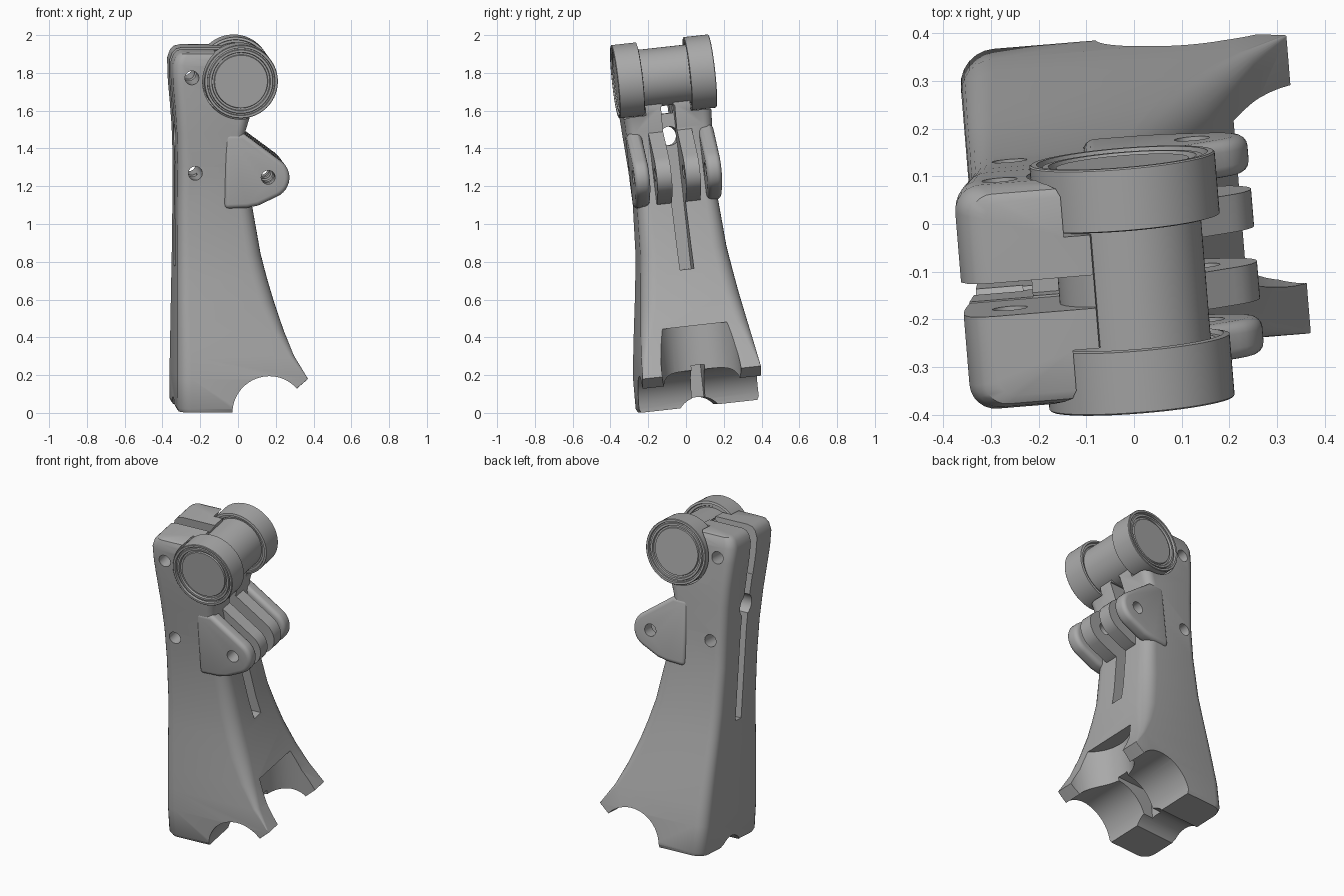
import bpy, bmesh, math
from mathutils import Matrix, Vector

if "Cube" in bpy.data.objects:
    bpy.data.objects.remove(bpy.data.objects["Cube"])

grey = bpy.data.materials.new("plain grey")
grey.use_nodes = True
COLOUR = (0.4, 0.4, 0.4, 1)
grey.diffuse_color = COLOUR
grey.node_tree.nodes["Principled BSDF"].inputs["Base Color"].default_value = COLOUR

# Whole part leans back and is turned slightly
POSE = (Matrix.Translation((0, .075, .035)) @ Matrix.Rotation(math.radians(4.7), 4, 'Z')
        @ Matrix.Rotation(math.radians(6.3), 4, 'X'))


def make(name, bm):
    bmesh.ops.recalc_face_normals(bm, faces=bm.faces)
    mesh = bpy.data.meshes.new(name)
    bm.to_mesh(mesh)
    bm.free()
    mesh.materials.append(grey)
    obj = bpy.data.objects.new(name, mesh)
    bpy.context.collection.objects.link(obj)
    return obj


def loft(name, rings, closed=False):
    bm = bmesh.new()
    loops = [[bm.verts.new(p) for p in ring] for ring in rings]
    n = len(loops[0])
    for a, b in zip(loops, loops[1:]):
        for i in range(n):
            j = (i + 1) % n
            bm.faces.new((a[i], a[j], b[j], b[i]))
    bm.faces.new(loops[0])
    bm.faces.new(loops[-1])
    return make(name, bm)


def box(x, y, z):
    bm = bmesh.new()
    bmesh.ops.create_cube(bm, size=1)
    for v in bm.verts:
        v.co = Vector([(r[0] + r[1]) / 2 + c * (r[1] - r[0]) for r, c in zip((x, y, z), v.co)])
    return make("cutter", bm)


def rod(axis, centre, radius, length, sides=48):
    bm = bmesh.new()
    turn = Vector((0, 0, 1)).rotation_difference(Vector(axis)).to_matrix().to_4x4()
    bmesh.ops.create_cone(bm, cap_ends=True, segments=sides, radius1=radius, radius2=radius,
                          depth=length, matrix=Matrix.Translation(centre) @ turn)
    return make("cutter", bm)


def apply(obj, mod):
    bpy.context.view_layer.objects.active = obj
    bpy.ops.object.modifier_apply(modifier=mod.name)


def cut(obj, cutters):
    for c in cutters:
        mod = obj.modifiers.new("cut", 'BOOLEAN')
        mod.operation = 'DIFFERENCE'
        mod.solver = 'EXACT'
        mod.object = c
        apply(obj, mod)
        bpy.data.objects.remove(c)


def finish(obj):
    bpy.ops.object.select_all(action='DESELECT')
    obj.select_set(True)
    bpy.context.view_layer.objects.active = obj
    bpy.ops.object.shade_smooth_by_angle(angle=math.radians(32))
    obj.matrix_world = POSE


def section(z, left, right, half, r_left, r_right):
    pts = []
    for sx, sy, start in ((1, 1, 0), (-1, 1, 90), (-1, -1, 180), (1, -1, 270)):
        r = r_right if sx > 0 else r_left
        cx = right - r if sx > 0 else left + r
        for k in range(7):
            a = math.radians(start + 15 * k)
            pts.append((cx + r * math.cos(a), sy * (half - r) + r * math.sin(a), z))
    return pts


# Body: height, left edge, right edge, half width, left and right corner radius
BODY = [
    (0, -.335, .139, .31, .07, .004),
    (.02, -.345, .16, .32, .075, .004),
    (.18, -.345, .345, .316, .07, .004),
    (.3, -.345, .272, .302, .07, .03),
    (.43, -.345, .22, .284, .065, .06),
    (.58, -.345, .17, .262, .06, .08),
    (.7, -.345, .134, .246, .06, .08),
    (.83, -.345, .1, .23, .06, .08),
    (1.1, -.345, .05, .215, .055, .07),
    (1.3, -.345, .03, .22, .055, .06),
    (1.48, -.352, .01, .23, .055, .05),
    (1.6, -.362, .045, .235, .055, .05),
    (1.68, -.37, .03, .236, .055, .05),
    (1.75, -.376, -.04, .237, .055, .03),
    (1.84, -.378, -.085, .237, .055, .01),
    (1.88, -.364, -.095, .23, .05, .01),
    (1.9, -.345, -.1, .222, .045, .01),
    (1.908, -.315, -.1, .205, .035, .01),
]
body = loft("body", [section(*row) for row in BODY])

PIVOT = (-.02, 1.757)
HOLES = [(-.28, 1.775), (-.256, 1.265), (.13, 1.245)]
X, Y, Z = (1, 0, 0), (0, 1, 0), (0, 0, 1)
cutters = [
    rod(Y, (.139, 0, 0), .195, 2, 64),                    # cross tube channel
    rod(Z, (.34, 0, -.07), .21, 1, 64),                   # upright pocket
    rod(X, (-.3, 0, -.075), .125, 1),                     # underside groove
    box((-.12, .16), (-.035, .035), (-.1, .22)),          # underside slot
    box((-.6, -.23), (-.032, .032), (.75, 2)),            # outer side slot
    box((-.6, -.1), (-.035, .035), (1.62, 2)),            # top slot
    box((-.06, .4), (-.037, .037), (.73, 1.6)),           # inner side slot
    box((-.6, .4), (-.03, .03), (1.56, 1.64)),            # small window
    rod(X, (0, 0, 1.44), .05, 2, 32),                     # cross hole
    rod(X, (-.4, 0, 1.44), .065, .3, 32),
]
cutters += [rod(Y, (x, 0, z), .037, 2, 32) for x, z in HOLES]
for s in (-1, 1):                                         # roller clearance
    cutters.append(rod(Y, (PIVOT[0], s * .32, PIVOT[1]), .203, .4, 64))
cut(body, cutters)
finish(body)

# Four hinge ears
profile = [(-.1, 1.075), (.02, 1.08), (.08, 1.092)]
for k in range(13):
    a = math.radians(-65 + k * 10.2)
    profile.append((.135 + .11 * math.cos(a), 1.24 + .11 * math.sin(a)))
profile += [(0, 1.475), (-.1, 1.475)]


def ear(name, near, far, soft):
    obj = loft(name, [[(x, y, z) for x, z in profile] for y in (near, far)])
    if soft:
        # Round only the outward rim
        mod = obj.modifiers.new("round", 'BEVEL')
        mod.width, mod.segments, mod.limit_method = soft, 4, 'ANGLE'
        mod.angle_limit = math.radians(40)
        apply(obj, mod)
    cut(obj, [rod(Y, (HOLES[2][0], 0, HOLES[2][1]), .037, 2, 32)])
    finish(obj)


for side, s in (("front", -1), ("back", 1)):
    ear(side + "_outer_ear", s * .152, s * .232, .025)
    ear(side + "_inner_ear", s * .037, s * .116, 0)

# Roller: barrel with a stepped bearing at each end
HALF = [(.001, .25), (.14, .25), (.143, .242), (.153, .242), (.156, .254), (.168, .254),
        (.171, .246), (.178, .246), (.18, .26), (.192, .26), (.195, .257), (.195, .128),
        (.182, .125), (.179, .135), (.166, .135), (.163, .142), (.155, .142)]
lathe = HALF + [(r, -y) for r, y in reversed(HALF)]
rings = []
for r, y in lathe:
    rings.append([(PIVOT[0] + r * math.cos(t * math.tau / 72), y,
                   PIVOT[1] + r * math.sin(t * math.tau / 72)) for t in range(72)])
finish(loft("roller", rings))
